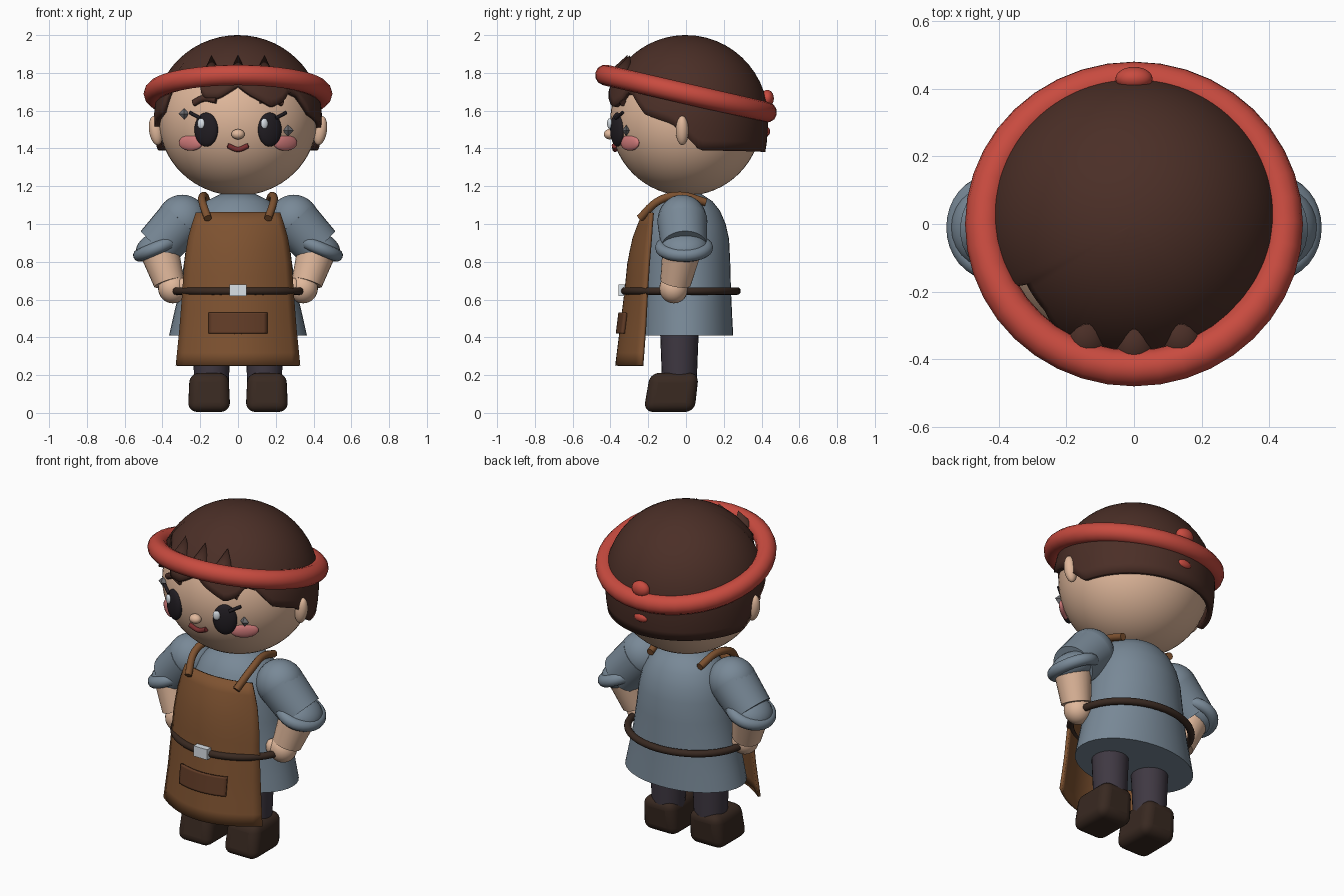
import bpy, bmesh, math
from mathutils import Vector, Matrix

if "Cube" in bpy.data.objects:
    bpy.data.objects.remove(bpy.data.objects["Cube"])

COLORS = dict(skin=(.75, .48, .33), hair=(.07, .028, .02), red=(.58, .07, .05), blue=(.19, .25, .31),
              leather=(.21, .085, .03), pocket=(.12, .045, .02), dark=(.04, .022, .015),
              leg=(.05, .04, .055), eye=(.015, .012, .016), pink=(.65, .2, .2), lip=(.2, .03, .03),
              white=(.7, .75, .8), grey=(.15, .15, .16))
MATS = {}
for key, c in COLORS.items():
    MATS[key] = bpy.data.materials.new(key)
    MATS[key].diffuse_color = (*c, 1)


def add(name, bm, mat, smooth=True):
    bmesh.ops.recalc_face_normals(bm, faces=bm.faces)
    me = bpy.data.meshes.new(name)
    bm.to_mesh(me)
    bm.free()
    ob = bpy.data.objects.new(name, me)
    bpy.context.collection.objects.link(ob)
    me.materials.append(MATS[mat])
    if smooth:
        bpy.context.view_layer.objects.active = ob
        ob.select_set(True)
        bpy.ops.object.shade_smooth_by_angle(angle=math.radians(40))
        ob.select_set(False)
    return ob


def ball(name, loc, r, mat, rot=(0, 0, 0), seg=24):
    bm = bmesh.new()
    bmesh.ops.create_uvsphere(bm, u_segments=seg, v_segments=seg * 2 // 3, radius=1)
    ob = add(name, bm, mat)
    ob.location, ob.scale, ob.rotation_euler = loc, r, rot
    return ob


def cone(name, a, b, ra, rb, mat, seg=24, smooth=True):
    a, b = Vector(a), Vector(b)
    bm = bmesh.new()
    m = Matrix.Translation((a + b) / 2) @ (b - a).to_track_quat('Z', 'Y').to_matrix().to_4x4()
    bmesh.ops.create_cone(bm, cap_ends=True, segments=seg, radius1=ra, radius2=rb,
                          depth=(b - a).length, matrix=m)
    return add(name, bm, mat, smooth)


def ring(name, loc, rx, ry, minor, mat, rot=(0, 0, 0), n=48, k=12):
    bm = bmesh.new()
    g = []
    for i in range(n):
        a = math.tau * i / n
        g.append([bm.verts.new(((rx + minor * math.cos(t)) * math.cos(a),
                                (ry + minor * math.cos(t)) * math.sin(a), minor * math.sin(t)))
                  for t in (math.tau * j / k for j in range(k))])
    for i in range(n):
        for j in range(k):
            p, q = g[i], g[(i + 1) % n]
            bm.faces.new((p[j], q[j], q[(j + 1) % k], p[(j + 1) % k]))
    ob = add(name, bm, mat)
    ob.location, ob.rotation_euler = loc, rot
    return ob


def tube(name, pts, r, mat):
    cu = bpy.data.curves.new(name, 'CURVE')
    cu.dimensions, cu.bevel_depth, cu.bevel_resolution = '3D', r, 3
    cu.use_fill_caps = True
    cu.resolution_u = 6
    sp = cu.splines.new('BEZIER')
    sp.bezier_points.add(len(pts) - 1)
    for bp, p in zip(sp.bezier_points, pts):
        bp.co = p
        bp.handle_left_type = bp.handle_right_type = 'AUTO'
    ob = bpy.data.objects.new(name, cu)
    cu.materials.append(MATS[mat])
    bpy.context.collection.objects.link(ob)


def lerp(table, x):
    for p, q in zip(table, table[1:]):
        if x <= q[0]:
            t = (x - p[0]) / (q[0] - p[0])
            return [u + (v - u) * t for u, v in zip(p[1:], q[1:])]
    return table[-1][1:]


def face_y(x, z, out=0.0):
    return -0.40 * math.sqrt(max(0, 1 - (x / .42) ** 2 - ((z - 1.555) / .405) ** 2)) - out


# Head
ball("head", (0, 0, 1.555), (.42, .40, .405), 'skin', seg=48)

# Hair cap: sphere cut along an uneven hairline (azimuth from front, height)
HAIRLINE = [(-180, 1.38), (-100, 1.39), (-92, 1.45), (-80, 1.54), (-64, 1.60), (-61, 1.81), (-45, 1.80),
            (-30, 1.74), (-26, 1.67), (-14, 1.67), (0, 1.735), (8, 1.69), (25, 1.62), (34, 1.65),
            (40, 1.70), (48, 1.68), (60, 1.58), (80, 1.53), (92, 1.45), (100, 1.39), (180, 1.38)]
bm = bmesh.new()
N, R = 120, 16
top = bm.verts.new((0, 0, 2.0))
cols = []
for i in range(N):
    phi = -180 + 360 * i / N
    end = math.acos((lerp(HAIRLINE, phi)[0] - 1.56) / .44)
    a = math.radians(phi)
    col = []
    for j in range(1, R + 1):
        th = end * j / R
        s = math.sin(th) if th < 1.57 else 1 - .4 * (1 - math.sin(th))
        col.append(bm.verts.new((.445 * s * math.sin(a), -.435 * s * math.cos(a), 1.56 + .44 * math.cos(th))))
    cols.append(col)
for i in range(N):
    p, q = cols[i], cols[(i + 1) % N]
    bm.faces.new((top, p[0], q[0]))
    for j in range(R - 1):
        bm.faces.new((p[j], p[j + 1], q[j + 1], q[j]))
hair = add("hair", bm, 'hair')
m = hair.modifiers.new("thickness", 'SOLIDIFY')
m.thickness, m.offset = .03, -1
for x in (-.14, 0, .14):
    cone("hair_tuft", (x, -.37 + abs(x) * .15, 1.76), (x, -.31 + abs(x) * .1, 1.895), .065, .0, 'hair', 12)

# Headband with knot
tilt = math.radians(-13)
ring("headband", (0, 0, 1.69), .445, .438, .055, 'red', (tilt, 0, 0), 40)
ball("headband_knot", (0, .43, 1.665), (.055, .035, .045), 'red')
ball("headband_tail", (0, .425, 1.49), (.045, .02, .025), 'red')

# Face
ball("nose", (0, -.405, 1.475), (.035, .03, .027), 'skin')
tube("mouth", [(x, face_y(x, z, .008), z) for x, z in ((-.055, 1.415), (0, 1.395), (.055, 1.415))], .014, 'lip')
for s in (-1, 1):
    turn = s * .42
    ball("eye", (s * .168, face_y(.168, 1.5), 1.5), (.067, .03, .09), 'eye', (0, 0, turn))
    ball("eye_glint", (s * .168 - .028, face_y(s * .168 - .028, 1.53, .028), 1.532), (.021, .012, .028), 'white',
         (0, 0, turn), 12)
    ball("cheek", (s * .25, face_y(.25, 1.43), 1.43), (.078, .02, .042), 'pink', (0, 0, s * .65))
    tube("eyelash", [(s * x, face_y(x, z, .02), z) for x, z in ((.20, 1.56), (.255, 1.59))], .009, 'eye')
    tube("eyebrow", [(s * x, face_y(x, z, .01), z) for x, z in ((.235, 1.64), (.18, 1.665), (.115, 1.655))],
         .018, 'hair')
    ball("ear", (s * .435, -.02, 1.495), (.036, .034, .078), 'skin', (0, s * .15, 0))
for x, z in ((-.285, 1.583), (.265, 1.495)):
    ball("face_mark", (x, face_y(x, z, .012), z), (.03, .02, .03), 'grey', (0, 0, 0), 4)

# Tunic: stacked elliptical rings (z, rx, ry)
TUNIC = [(.41, .365, .25), (.5, .345, .245), (.65, .31, .238), (.8, .285, .234), (.92, .27, .228),
         (1.0, .25, .21), (1.07, .215, .18), (1.12, .17, .14), (1.16, .09, .08)]
bm = bmesh.new()
K = 40
rows = [[bm.verts.new((rx * math.cos(math.tau * i / K), ry * math.sin(math.tau * i / K), z)) for i in range(K)]
        for z, rx, ry in TUNIC]
for p, q in zip(rows, rows[1:]):
    for i in range(K):
        bm.faces.new((p[i], p[(i + 1) % K], q[(i + 1) % K], q[i]))
bm.faces.new(rows[0])
bm.faces.new(rows[-1])
add("tunic", bm, 'blue')

# Apron and pocket: curved sheets following (z, half width, centre y, edge y)
APRON = [(.25, .325, -.375, -.24), (.45, .305, -.35, -.225), (.65, .29, -.325, -.215), (.8, .28, -.31, -.205),
         (.92, .262, -.285, -.195), (1.0, .24, -.255, -.19), (1.06, .22, -.23, -.185)]


def sheet(name, z0, z1, width, out, thick, mat):
    bm = bmesh.new()
    rows = []
    for j in range(13):
        z = z0 + (z1 - z0) * j / 12
        w, yc, ye = lerp(APRON, z)
        half = width or w
        rows.append([bm.verts.new((x, yc + (ye - yc) * (x / w) ** 2 - out, z))
                     for x in (half * (i / 8 - 1) for i in range(17))])
    for p, q in zip(rows, rows[1:]):
        for i in range(16):
            bm.faces.new((p[i], p[i + 1], q[i + 1], q[i]))
    ob = add(name, bm, mat)
    ob.modifiers.new("thickness", 'SOLIDIFY').thickness = thick
    ob.modifiers["thickness"].offset = 0


sheet("apron", .25, 1.06, None, -.008, .016, 'leather')
sheet("pocket", .42, .53, .152, .008, .02, 'pocket')

# Belt and buckle
ring("belt", (0, -.028, .645), .35, .298, .02, 'dark', n=48)
bm = bmesh.new()
bmesh.ops.create_cube(bm, size=1, matrix=Matrix.Translation((0, -.34, .65)) @ Matrix.Diagonal((.09, .035, .062, 1)))
add("buckle", bm, 'white', False)

# Straps, arms, legs and shoes on both sides
for s in (-1, 1):
    tube("strap", [(s * .16, -.245, 1.03), (s * .19, -.14, 1.125), (s * .18, -.03, 1.15), (s * .165, .105, 1.115)],
         .021, 'leather')
    sh, el = (s * .295, -.02, 1.02), (s * .425, -.01, .88)
    ball("shoulder", sh, (.135, .13, .135), 'blue')
    cone("sleeve", sh, el, .133, .122, 'blue')
    ball("sleeve_end", el, (.122, .125, .08), 'blue', (0, s * .4, 0))
    ring("cuff", (s * .425, -.01, .875), .105, .12, .034, 'blue', (0, s * .4, 0), 32)
    cone("forearm", (s * .42, -.02, .87), (s * .365, -.055, .69), .105, .082, 'skin')
    ball("hand", (s * .345, -.065, .66), (.078, .076, .08), 'skin')
    ball("thumb", (s * .295, -.10, .67), (.032, .035, .045), 'skin')
    cone("leg", (s * .14, -.035, .12), (s * .14, -.035, .5), .09, .105, 'leg')
    bm = bmesh.new()
    bmesh.ops.create_cube(bm, size=1)
    for v in bm.verts:
        hi = v.co.z > 0
        y = (.068 if hi else .045) if v.co.y > 0 else (-.19 if hi else -.225)
        v.co = (s * .153 + v.co.x * (.205 if hi else .225), y, .212 if hi else .005)
    shoe = add("shoe", bm, 'dark')
    b = shoe.modifiers.new("round", 'BEVEL')
    b.width, b.segments = .05, 5

for m in bpy.data.materials:
    if m.users and not m.is_grease_pencil:
        m.use_nodes = True
        m.node_tree.nodes["Principled BSDF"].inputs["Base Color"].default_value = m.diffuse_color
